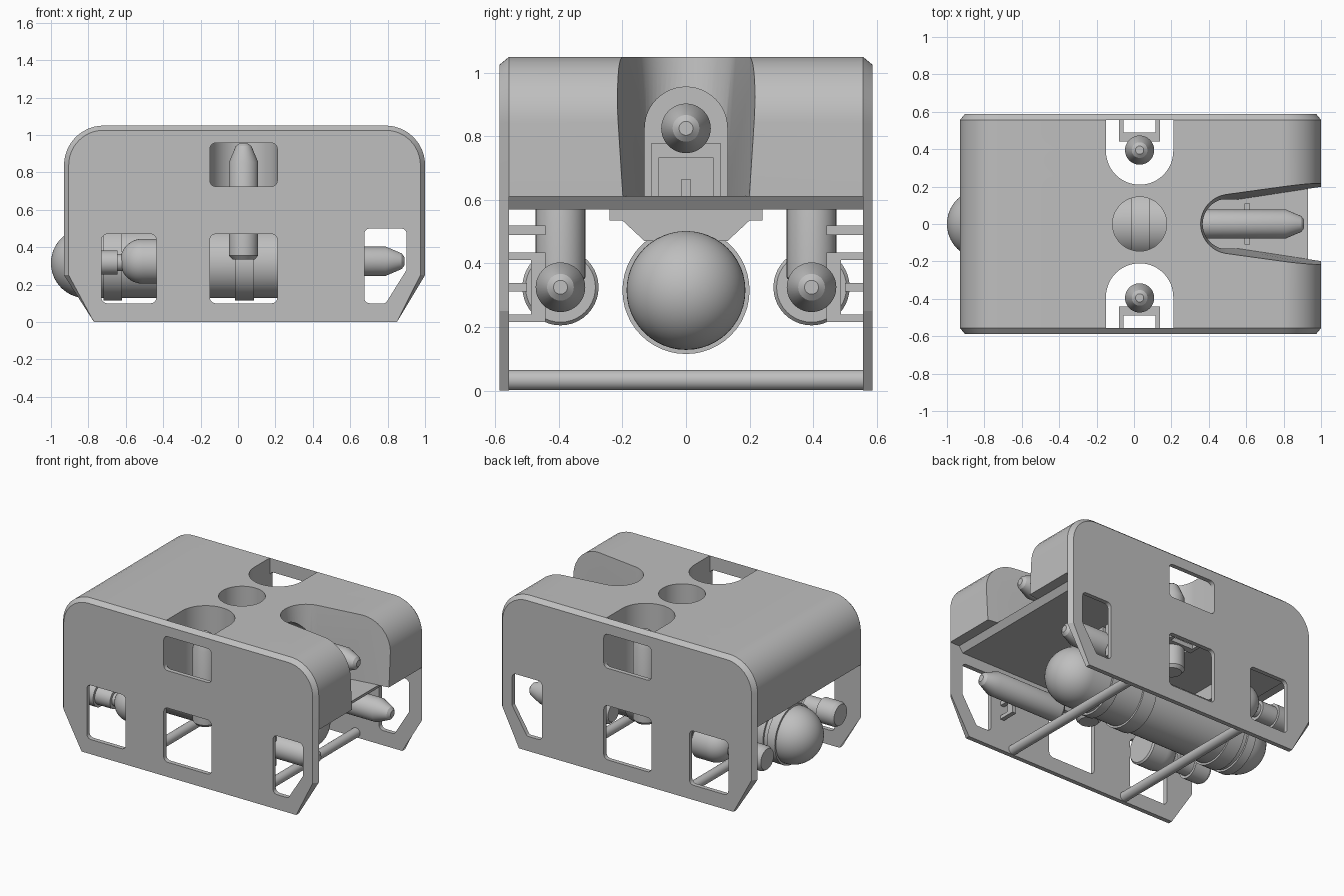
import bpy, bmesh, math
from mathutils import Vector

if "Cube" in bpy.data.objects:
    bpy.data.objects.remove(bpy.data.objects["Cube"], do_unlink=True)

grey = bpy.data.materials.new("plain grey")
grey.use_nodes = True
grey.diffuse_color = (0.52, 0.52, 0.52, 1)
grey.node_tree.nodes["Principled BSDF"].inputs["Base Color"].default_value = (0.52, 0.52, 0.52, 1)

X, Y, Z = Vector((1, 0, 0)), Vector((0, 1, 0)), Vector((0, 0, 1))


def finish(name, bm):
    bmesh.ops.recalc_face_normals(bm, faces=bm.faces)
    mesh = bpy.data.meshes.new(name)
    bm.to_mesh(mesh)
    bm.free()
    mesh.materials.append(grey)
    ob = bpy.data.objects.new(name, mesh)
    bpy.context.collection.objects.link(ob)
    return ob


def smooth(ob):
    bpy.ops.object.select_all(action='DESELECT')
    bpy.context.view_layer.objects.active = ob
    ob.select_set(True)
    bpy.ops.object.shade_smooth_by_angle(angle=math.radians(30))


def loft(name, a, b):
    """Solid between two outlines with equal point counts."""
    bm = bmesh.new()
    va, vb = [bm.verts.new(p) for p in a], [bm.verts.new(p) for p in b]
    bm.faces.new(va)
    bm.faces.new(vb)
    for i in range(len(va)):
        j = (i + 1) % len(va)
        bm.faces.new((va[i], va[j], vb[j], vb[i]))
    return finish(name, bm)


def lathe(name, profile, origin, axis=X, sides=40):
    """Turn (distance along axis, radius) points around the axis."""
    origin = Vector(origin)
    u = Y if axis != Y else Z
    v = axis.cross(u)
    bm = bmesh.new()
    rings = []
    for t, r in profile:
        angles = [2 * math.pi * k / sides for k in range(sides)]
        rings.append([bm.verts.new(origin + axis * t + (u * math.cos(q) + v * math.sin(q)) * r)
                      for q in angles])
    bm.faces.new(rings[0])
    bm.faces.new(rings[-1])
    for r0, r1 in zip(rings, rings[1:]):
        for i in range(sides):
            j = (i + 1) % sides
            bm.faces.new((r0[i], r0[j], r1[j], r1[i]))
    ob = finish(name, bm)
    smooth(ob)
    return ob


def box(name, centre, size):
    bm = bmesh.new()
    bmesh.ops.create_cube(bm, size=1)
    for v in bm.verts:
        v.co = Vector(centre) + Vector([c * s for c, s in zip(v.co, size)])
    return finish(name, bm)


def rounded(corners, steps=10):
    """2D outline from (x, y, radius) corners."""
    out = []
    for i, (x, y, r) in enumerate(corners):
        p = Vector((x, y))
        if not r:
            out.append(p)
            continue
        d0 = (Vector(corners[i - 1][:2]) - p).normalized()
        d1 = (Vector(corners[(i + 1) % len(corners)][:2]) - p).normalized()
        half = d0.angle(d1) / 2
        c = p + (d0 + d1).normalized() * r / math.sin(half)
        s, e = p + d0 * r / math.tan(half) - c, p + d1 * r / math.tan(half) - c
        out += [c + s.lerp(e, k / steps).normalized() * r for k in range(steps + 1)]
    return out


def arc(cx, cy, r, start, end, steps=24):
    return [Vector((cx + r * math.cos(math.radians(start + (end - start) * k / steps)),
                    cy + r * math.sin(math.radians(start + (end - start) * k / steps))))
            for k in range(steps + 1)]


def on_y(pts, y):
    return [(p.x, y, p.y) for p in pts]


def on_z(pts, z):
    return [(p.x, p.y, z) for p in pts]


def volume(mesh):
    bm = bmesh.new()
    bm.from_mesh(mesh)
    v = abs(bm.calc_volume())
    bm.free()
    return v


def cut(ob, cutters):
    """Subtract each cutter, changing solver if one returns a broken solid."""
    for c in cutters:
        before = ob.data
        whole = volume(before)
        for solver in ('MANIFOLD', 'EXACT', 'FLOAT'):
            ob.data = before.copy()
            bpy.context.view_layer.objects.active = ob
            m = ob.modifiers.new("cut", 'BOOLEAN')
            m.operation, m.solver, m.object = 'DIFFERENCE', solver, c
            bpy.ops.object.modifier_apply(modifier=m.name)
            if whole * .6 < volume(ob.data) < whole * .9999:
                break
            ob.data = before
        bpy.data.objects.remove(c, do_unlink=True)
    smooth(ob)


def dome(x, r, sign, steps=14):
    return [(x + sign * r * math.sin(k / steps * 1.55), r * math.cos(k / steps * 1.55))
            for k in range(steps + 1)]


# Side plates with bevelled rim and windows
def plate_outline(i):
    return rounded([(-.93 + i, .25, 0), (-.77, 0, 0), (.85, 0, 0), (1 - i, .25, 0),
                    (1 - i, 1.05 - i, .21 - i), (-.93 + i, 1.05 - i, .21 - i)])


def window(x0, x1, z0, z1):
    return rounded([(x0, z0, .03), (x1, z0, .03), (x1, z1, .03), (x0, z1, .03)], 5)


windows = [window(-.15, .21, .725, .957), window(-.15, .21, .1, .47), window(-.73, -.437, .1, .47),
           rounded([(.675, .1, .03), (.79, .1, .02), (.902, .28, .02), (.902, .5, .03), (.675, .5, .03)], 5)]
for side, s in (("front", -1), ("back", 1)):
    plate = loft(side + "_side_plate", on_y(plate_outline(0), s * .557), on_y(plate_outline(.025), s * .587))
    cut(plate, [loft("window_cutter", on_y(w, s * .5), on_y(w, s * .65)) for w in windows])


# Wells through the float for the upright thrusters and the middle hole
def wells(top):
    cs = [lathe("hole_cutter", [(.4, .145), (top, .145)], (.03, 0, 0), Z, 48)]
    for s in (-1, 1):
        pts = [Vector((p.x, s * p.y)) for p in
               arc(.03, .39, .18, 180, 360) + [Vector((.21, .7)), Vector((-.15, .7))]]
        cs.append(loft("well_cutter", on_z(pts, .4), on_z(pts, top)))
    return cs


# Float block with tapered rear slot and arched tunnel
block = loft("float_block", *[on_y(rounded([(-.93, .61, 0), (1, .61, 0), (1, 1.05, .21), (-.93, 1.05, .21)]), y)
                              for y in (-.557, .557)])


def slot(cx, r, mouth):
    return arc(cx, 0, r, 100, 260) + [Vector((1.05, -mouth)), Vector((1.05, mouth))]


arch = arc(0, .825, .13, 0, 180) + [Vector((-.13, .58)), Vector((.13, .58))]
cut(block, wells(1.2) + [
    loft("slot_cutter", on_z(slot(.535, .125, .205), .59), on_z(slot(.515, .16, .235), 1.06)),
    loft("tunnel_cutter", [(.26, p.x, p.y) for p in arch], [(.6, p.x, p.y) for p in arch])])

# Deck under the float, ends sloping inward
deck_side = [Vector(p) for p in ((-.86, .612), (-.83, .57), (.9, .57), (.93, .612))]
deck = loft("deck", on_y(deck_side, -.557), on_y(deck_side, .557))
cut(deck, wells(.8))

# Thrusters with tapered noses and U-shaped brackets
nose = [(0, .06), (.02, .078), (.52, .078), (.605, .042), (.62, .022)]


def bracket(name, centre, out, along, reach, peg=True):
    side = along.cross(out)

    def piece(part, d0, d1, offset, width, thick):
        size = out * (d1 - d0) + side * width + along * thick
        box(name + part, Vector(centre) + out * (d0 + d1) / 2 + side * offset, [abs(c) for c in size])
    piece("_bar", .047, .093, 0, .22, .03)
    for s in (-1, 1):
        piece("_leg", .09, reach, s * .098, .024, .03)
    if peg:
        piece("_peg", reach - .06, reach, 0, .028, .03)


lathe("slot_thruster", nose, (.29, 0, .825))
bracket("slot_bracket", (.605, 0, .825), -Z, X, .22)
for side, s in (("front", -1), ("back", 1)):
    y = s * .395
    lathe(side + "_upright_thruster", nose, (.03, y, .335), Z)
    bracket(side + "_upright_bracket", (.03, y, .505), Y * s, Z, .165, peg=False)
    lathe(side + "_level_thruster", nose, (.27, y, .325))
    bracket(side + "_level_bracket", (.585, y, .325), Y * s, X, .165)
    # Camera pod and lamp
    lathe(side + "_camera_pod", [(-.39, .11), (-.4, .12)] + dome(-.51, .12, -1), (0, y, .325))
    lathe(side + "_lamp", [(-.6, .045), (-.645, .045), (-.645, .065), (-.76, .065), (-.76, .082),
                           (-.87, .082), (-.89, .07)], (0, y, .318))

# Pressure hull with domed ends and clamp bands
lathe("hull", dome(-.813, .187, -1)[::-1] + dome(.47, .187, 1), (0, 0, .315), X, 48)
for name, x0, x1 in (("nose_ring", -.81, -.75), ("front_ring", -.72, -.62),
                     ("middle_band", -.015, .085), ("rear_ring", .27, .33)):
    lathe(name, [(x0, .18), (x0, .2), (x1, .2), (x1, .18)], (0, 0, .315), X, 48)

# Saddles hanging the hull from the deck
half = [(.24, .575), (.24, .535), (.2, .535), (.13, .47)]
saddle = half + [(-y, z) for y, z in reversed(half)]
for name, x in (("front_saddle", -.56), ("rear_saddle", .4)):
    loft(name, [(x - .05, y, z) for y, z in saddle], [(x + .05, y, z) for y, z in saddle])

# Cross bars between the side plates
for name, x in (("front_cross_bar", -.39), ("rear_cross_bar", .5)):
    lathe(name, [(-.557, .032), (.557, .032)], (x, 0, .033), Y, 24)
